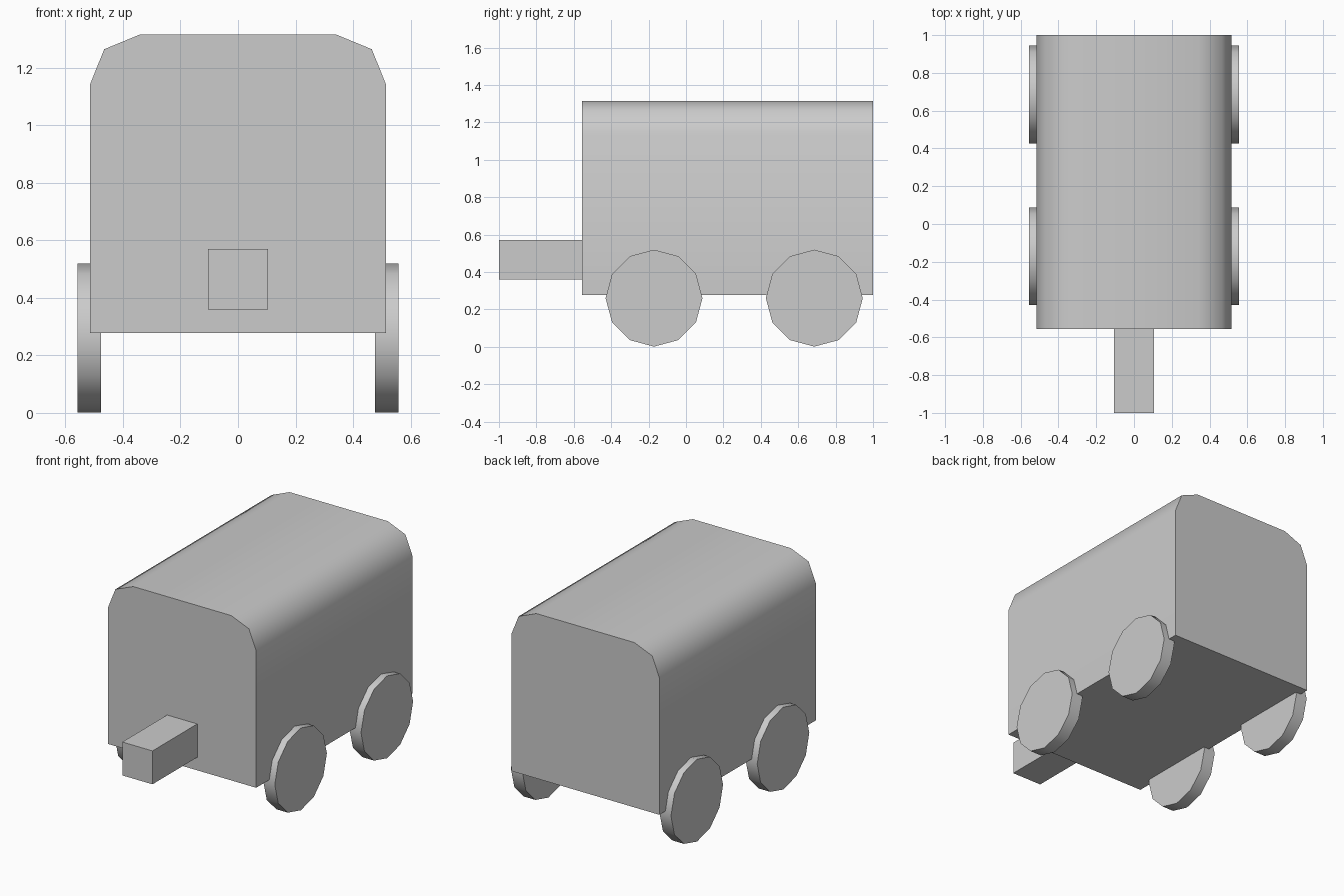
import bpy, bmesh, math

if "Cube" in bpy.data.objects:
    bpy.data.objects.remove(bpy.data.objects["Cube"])


def extrude_profile(name, points, start, depth, axis):
    """Closed prism from a 2D profile: axis 'Y' takes (x, z), axis 'X' takes (y, z)."""
    bm = bmesh.new()
    place = (lambda a, b: (a, start, b)) if axis == 'Y' else (lambda a, b: (start, a, b))
    face = bm.faces.new([bm.verts.new(place(a, b)) for a, b in points])
    new = bmesh.ops.extrude_face_region(bm, geom=[face], use_keep_orig=True)["geom"]
    move = (0, depth, 0) if axis == 'Y' else (depth, 0, 0)
    bmesh.ops.translate(bm, vec=move, verts=[v for v in new if isinstance(v, bmesh.types.BMVert)])
    bmesh.ops.recalc_face_normals(bm, faces=bm.faces)
    mesh = bpy.data.meshes.new(name)
    bm.to_mesh(mesh)
    bm.free()
    obj = bpy.data.objects.new(name, mesh)
    bpy.context.collection.objects.link(obj)
    bpy.ops.object.select_all(action='DESELECT')
    obj.select_set(True)
    bpy.context.view_layer.objects.active = obj
    bpy.ops.object.shade_smooth_by_angle(angle=math.radians(55))
    return obj


# Wagon body with rounded upper edges
half = [(0.515, 0.278), (0.515, 1.14), (0.465, 1.264), (0.341, 1.315)]
extrude_profile("body", half + [(-x, z) for x, z in reversed(half)], -0.555, 1.555, 'Y')

# Square drawbar at the front
extrude_profile("drawbar", [(-0.105, 0.36), (0.105, 0.36), (0.105, 0.57), (-0.105, 0.57)],
                -1.0, 0.445, 'Y')

# Twelve-sided wheels
R = 0.259
for end, cy in (("front", -0.171), ("rear", 0.686)):
    rim = [(cy + R * math.sin(i * math.tau / 12), 0.26 + R * math.cos(i * math.tau / 12))
           for i in range(12)]
    for side, x0 in (("left", -0.557), ("right", 0.477)):
        extrude_profile(f"{end}_{side}_wheel", rim, x0, 0.08, 'X')
